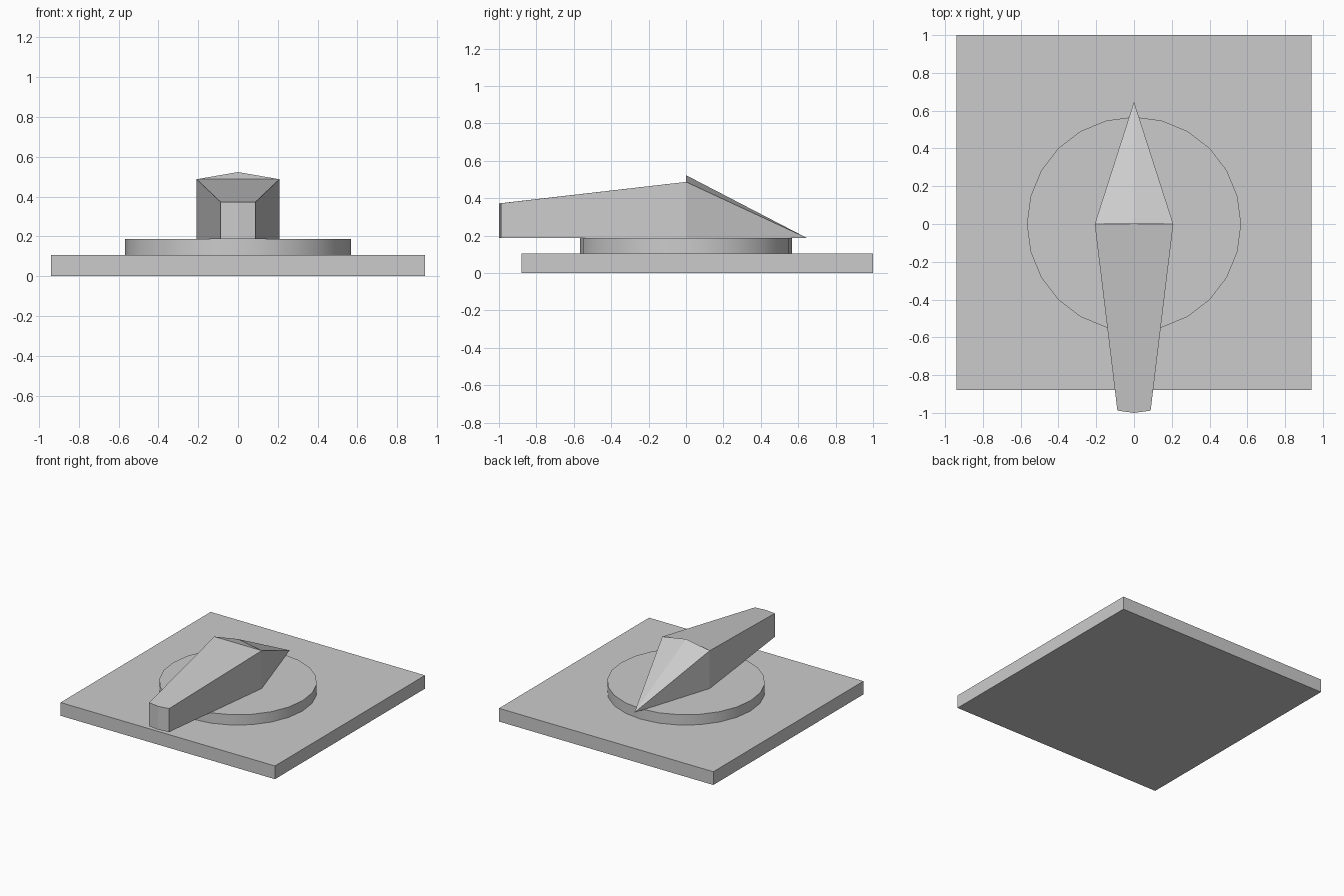
import bpy, bmesh, math

if "Cube" in bpy.data.objects:
    bpy.data.objects.remove(bpy.data.objects["Cube"])


def mesh_object(name, bm):
    bmesh.ops.recalc_face_normals(bm, faces=bm.faces)
    mesh = bpy.data.meshes.new(name)
    bm.to_mesh(mesh)
    bm.free()
    obj = bpy.data.objects.new(name, mesh)
    bpy.context.collection.objects.link(obj)
    return obj


def sloped_prism(name, outline, base):
    """Closed prism over an (x, y, top z) outline with a flat base."""
    bm = bmesh.new()
    top = [bm.verts.new(p) for p in outline]
    low = [bm.verts.new((x, y, base)) for x, y, z in outline]
    bm.faces.new(top)
    bm.faces.new(low[::-1])
    n = len(top)
    for i in range(n):
        j = (i + 1) % n
        bm.faces.new((top[i], low[i], low[j], top[j]))
    return mesh_object(name, bm)


PLATE_TOP, DISC_TOP = 0.105, 0.187

# Mounting plate, set slightly towards the back
bpy.ops.mesh.primitive_cube_add(size=1, location=(0, 0.06, PLATE_TOP / 2))
plate = bpy.context.object
plate.name = "base_plate"
plate.scale = (1.88, 1.88, PLATE_TOP)

# Round dial disc
bpy.ops.mesh.primitive_cylinder_add(
    vertices=24, radius=0.567, depth=DISC_TOP - PLATE_TOP,
    location=(0, 0, (PLATE_TOP + DISC_TOP) / 2), rotation=(0, 0, math.pi / 2))
disc = bpy.context.object
disc.name = "dial_disc"
bpy.ops.object.shade_smooth_by_angle(angle=math.radians(30))

# Handle tapering down towards the front, with a slightly bowed end
sloped_prism("handle", [(0.208, 0, 0.487), (-0.208, 0, 0.487), (-0.088, -0.988, 0.373),
                        (0, -1.0, 0.372), (0.088, -0.988, 0.373)], DISC_TOP)

# Pointer: ridged wedge running down to a sharp tip at the back
bm = bmesh.new()
section = [(0, 0.523), (0.208, 0.487), (0.208, DISC_TOP), (-0.208, DISC_TOP), (-0.208, 0.487)]
ring = [bm.verts.new((x, 0, z)) for x, z in section]
tip = bm.verts.new((0, 0.647, DISC_TOP))
bm.faces.new(ring)
for i, v in enumerate(ring):
    bm.faces.new((v, ring[(i + 1) % len(ring)], tip))
mesh_object("pointer", bm)
